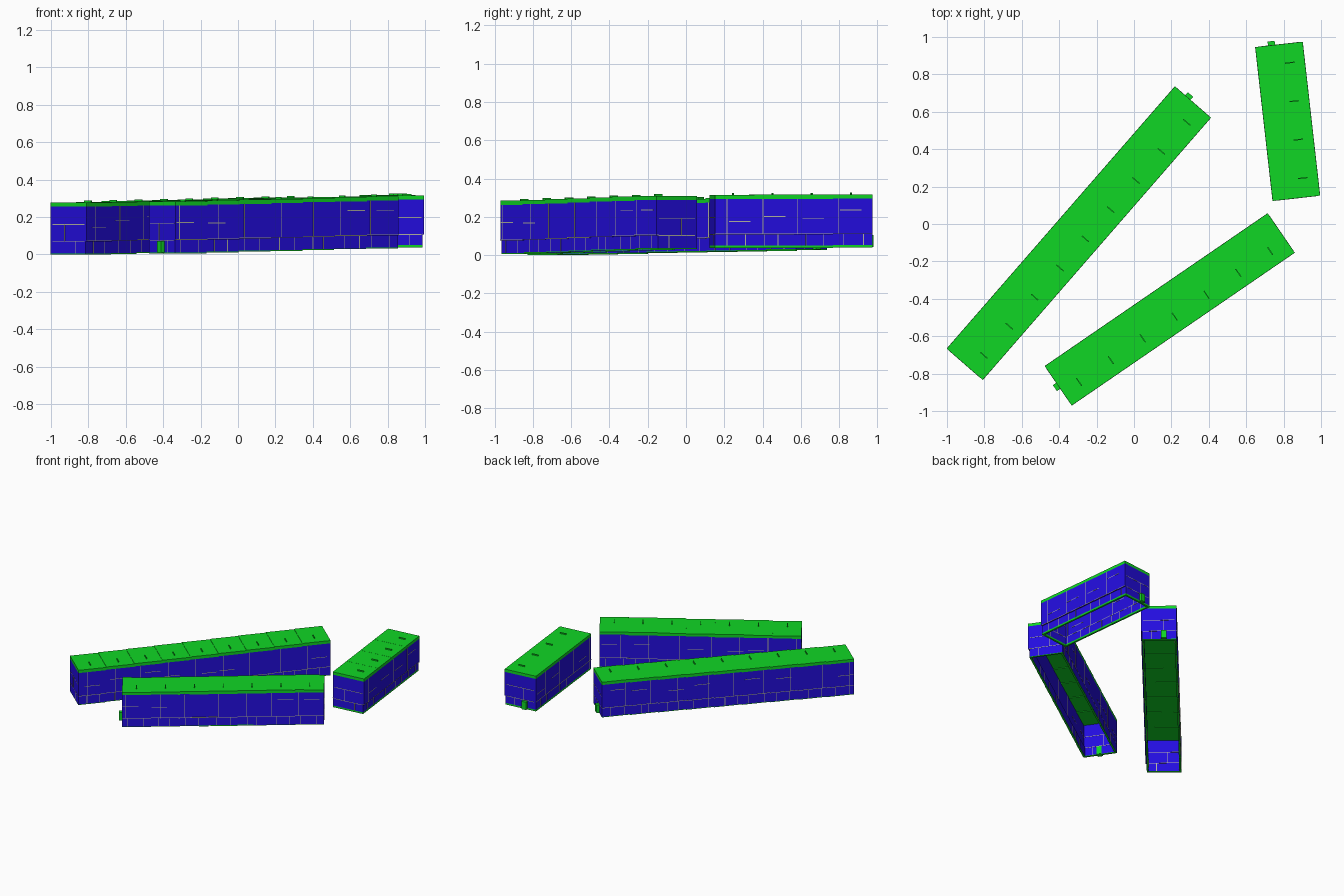
import bpy, bmesh, math, random
from mathutils import Matrix, Vector

if "Cube" in bpy.data.objects:
    bpy.data.objects.remove(bpy.data.objects["Cube"], do_unlink=True)
random.seed(4)


def material(name, colour):
    m = bpy.data.materials.new(name)
    m.use_nodes = True
    m.diffuse_color = (*colour, 1)
    m.node_tree.nodes["Principled BSDF"].inputs["Base Color"].default_value = (*colour, 1)
    return m


GREEN = material("bright green", (0.005, 0.67, 0.018))
BLUE = material("deep blue", (0.017, 0.004, 0.74))
PALE = material("pale seam", (0.45, 0.45, 0.36))

WIDTH, WALL, HEIGHT = 0.255, 0.014, 0.278
ROOF, PLINTH, RECESS, SEAM = 0.022, 0.07, 0.008, 0.004


class Part:
    """Collects boxes, given as ranges along, across and up, in one object."""

    def __init__(self, name, mat):
        self.name, self.mat, self.bm = name, mat, bmesh.new()

    def box(self, u, v, z):
        lo, hi = Vector((u[0], v[0], z[0])), Vector((u[1], v[1], z[1]))
        mat = Matrix.Translation((lo + hi) / 2) @ Matrix.Diagonal((*(hi - lo), 1))
        bmesh.ops.create_cube(self.bm, size=1, matrix=mat)

    def finish(self, place):
        self.bm.transform(place)
        mesh = bpy.data.meshes.new(self.name)
        self.bm.to_mesh(mesh)
        self.bm.free()
        mesh.materials.append(self.mat)
        bpy.context.collection.objects.link(bpy.data.objects.new(self.name, mesh))


def around(centre, size):
    return centre - size / 2, centre + size / 2


def building(name, start, end, bays, base, rise, rim_height, tab_end, tab_v):
    start, end = Vector(start), Vector(end)
    run = end - start
    length, bay, half = run.length, run.length / bays, WIDTH / 2
    step = rise / max(bays - 1, 1)
    walls = Part(name + "_walls", BLUE)
    seams = Part(name + "_wall_seams", PALE)
    roof = Part(name + "_roof", GREEN)
    fins = Part(name + "_roof_fins", GREEN)
    rim = Part(name + "_bottom_rim", GREEN)
    tab = Part(name + "_end_tab", GREEN)
    left = (half - WALL, half)
    right = (-half, WALL - half)
    right_low = (RECESS - half, RECESS + WALL - half)

    def grow(r):
        return r[0] - 0.001, r[1] + 0.001

    for i in range(bays):
        z = base + i * step
        u = (i * bay, (i + 1) * bay)
        low, knee, top = z + rim_height, z + PLINTH, z + HEIGHT - ROOF
        # Side walls, the right one set back along its foot
        walls.box(u, left, (low, top))
        walls.box(u, right, (knee, top))
        walls.box(u, right_low, (low, knee))
        walls.box(u, (right[0], right_low[1]), (knee, knee + 0.006))
        for v in (left, right_low):
            rim.box(u, v, (z, low))
        # Stepped roof slabs, each with a small crosswise fin
        roof.box(u, (-half, half), (top, z + HEIGHT))
        fins.box(around(u[0] + bay / 2, 0.006), around(-0.046, 0.05),
                 (z + HEIGHT, z + HEIGHT + 0.009))
        # Panel joints
        for v, foot in ((left, left), (right, right_low)):
            v, foot = grow(v), grow(foot)
            seams.box(u, v, around(knee + 0.003, SEAM))
            seams.box(around(u[0] + bay * random.uniform(0.1, 0.35), SEAM), v, (knee, top))
            for k in (0.25, 0.7):
                joint = u[0] + bay * (k + random.uniform(-0.1, 0.1))
                seams.box(around(joint, SEAM), foot, (low, knee))
            if random.random() < 0.6:
                a = u[0] + bay * random.uniform(0, 0.4)
                h = z + random.uniform(0.12, 0.21)
                seams.box((a, a + bay * 0.55), v, around(h, SEAM))

    # End walls with their rims and joints
    inner = (WALL - half, half - WALL)
    for u, z in (((0, WALL), base), ((length - WALL, length), base + rise)):
        low, knee, top = z + rim_height, z + PLINTH, z + HEIGHT - ROOF
        walls.box(u, inner, (low, top))
        rim.box(u, (inner[0] + RECESS, inner[1]), (z, low))
        for h in (knee, z + 0.16):
            seams.box(grow(u), inner, around(h, SEAM))
        seams.box(grow(u), around(0.03, SEAM), (knee, z + 0.16))
        seams.box(grow(u), around(-0.05, SEAM), (low, knee))

    # Tab low on one end
    u = (length - WALL - 0.004, length + 0.022) if tab_end else (-0.022, WALL + 0.004)
    z = base + (rise if tab_end else 0)
    tab.box(u, around(tab_v, 0.038), (z + 0.004, z + 0.066))

    angle = math.atan2(run.y, run.x)
    place = Matrix.Translation((start.x, start.y, 0)) @ Matrix.Rotation(angle, 4, "Z")
    for part in (walls, seams, roof, fins, rim, tab):
        part.finish(place)


building("long_building", (-0.905, -0.75), (0.315, 0.652), 9, 0.0, 0.026, 0.005, True, 0.036)
building("middle_building", (-0.405, -0.865), (0.787, -0.048), 7, 0.006, 0.026, 0.005, False, 0.0)
building("short_building", (0.868, 0.1375), (0.775, 0.96), 4, 0.037, 0.002, 0.013, True, 0.04)
